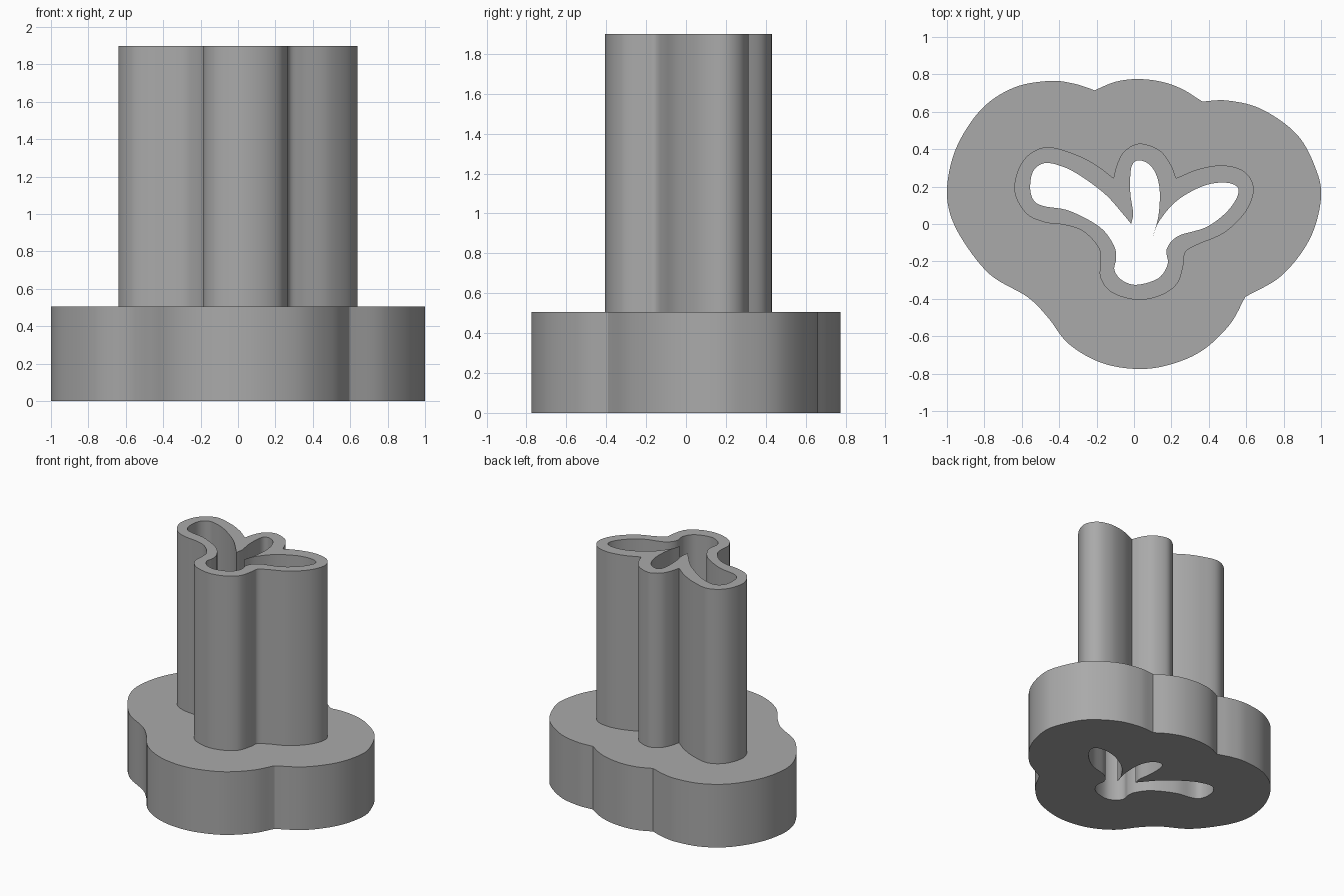
import bpy, bmesh

cube = bpy.data.objects.get("Cube")
if cube:
    bpy.data.objects.remove(cube, do_unlink=True)

BASE_TOP, WALL_TOP = 0.505, 1.9


def smooth_run(points, steps=7):
    """Curve through one run of points, leaving out its last point."""
    result = []
    for i in range(len(points) - 1):
        b, c = points[i], points[i + 1]
        a = points[i - 1] if i else [2 * p - q for p, q in zip(b, c)]
        d = points[i + 2] if i + 2 < len(points) else [2 * p - q for p, q in zip(c, b)]
        for s in range(steps):
            t = s / steps
            result.append(tuple(
                0.5 * (2 * q + (r - p) * t + (2 * p - 5 * q + 4 * r - u) * t * t
                       + (3 * q - p - 3 * r + u) * t ** 3)
                for p, q, r, u in zip(a, b, c, d)))
    return result


def outline(*runs):
    """Closed outline made of smooth runs that meet in sharp corners."""
    loop = []
    for i, run in enumerate(runs):
        loop += smooth_run(run + [runs[(i + 1) % len(runs)][0]])
    return loop


# Opening: the two side petals joined by the lower lobe, then the middle petal
opening = outline(
    [(-.015, 0), (-.06, .055), (-.155, .16), (-.29, .26), (-.39, .31), (-.48, .325), (-.54, .28),
     (-.555, .19), (-.535, .125), (-.48, .095), (-.345, .07), (-.185, -.015), (-.11, -.11),
     (-.095, -.18), (-.105, -.245), (-.065, -.3), (.015, -.325), (.13, -.29), (.18, -.215),
     (.175, -.135), (.235, -.065), (.39, -.015), (.51, .08), (.56, .18), (.5, .22),
     (.375, .205), (.23, .125), (.135, .015)],
    [(.1, -.07), (.13, .04), (.138, .17), (.12, .26), (.08, .32), (.02, .34), (-.015, .3),
     (-.02, .17), (-.005, .06)])

# Tall wall: one run for each lobe
wall = outline(
    [(-.11, .245), (-.09, .32), (-.05, .39), (.03, .43), (.135, .395), (.195, .32)],
    [(.225, .245), (.35, .295), (.48, .313), (.59, .28), (.64, .19), (.6, .07), (.485, -.045),
     (.34, -.11), (.275, -.15), (.265, -.215), (.23, -.32), (.135, -.385), (.01, -.405),
     (-.12, -.365), (-.18, -.285), (-.178, -.2), (-.19, -.125), (-.27, -.04), (-.37, -.005),
     (-.48, .01), (-.58, .06), (-.64, .185), (-.595, .335), (-.48, .41), (-.335, .38),
     (-.21, .32)])

# Wide base: one run for each lobe
base = outline(
    [(-.21, .715), (-.1, .76), (.02, .775), (.15, .76), (.26, .72)],
    [(.365, .655), (.5, .66), (.68, .615), (.87, .48), (.97, .3), (1, .14), (.94, -.08),
     (.79, -.275)],
    [(.595, -.39), (.51, -.54), (.36, -.68), (.18, -.755), (.01, -.775), (-.18, -.74),
     (-.35, -.64), (-.46, -.5), (-.57, -.39), (-.77, -.27), (-.92, -.08), (-.99, .08),
     (-.995, .24), (-.94, .43), (-.81, .62), (-.64, .73), (-.45, .765), (-.32, .75)])


bm = bmesh.new()


def ring(loop, z):
    return [bm.verts.new((x, y, z)) for x, y in loop]


def sides(low, high):
    for i in range(len(low)):
        bm.faces.new((low[i - 1], low[i], high[i], high[i - 1]))


def flat_cap(*rings):
    edges = []
    for verts in rings:
        for i in range(len(verts)):
            pair = (verts[i - 1], verts[i])
            edges.append(bm.edges.get(pair) or bm.edges.new(pair))
    bmesh.ops.triangle_fill(bm, use_beauty=True, use_dissolve=False, edges=edges)


base_low, base_high = ring(base, 0), ring(base, BASE_TOP)
wall_low, wall_high = ring(wall, BASE_TOP), ring(wall, WALL_TOP)
hole_low, hole_high = ring(opening, 0), ring(opening, WALL_TOP)

for low, high in ((base_low, base_high), (wall_low, wall_high), (hole_low, hole_high)):
    sides(low, high)
flat_cap(base_low, hole_low)
flat_cap(base_high, wall_low)
flat_cap(wall_high, hole_high)
bmesh.ops.recalc_face_normals(bm, faces=bm.faces[:])

mesh = bpy.data.meshes.new("flower_tube_on_base")
bm.to_mesh(mesh)
bm.free()
body = bpy.data.objects.new("flower_tube_on_base", mesh)
bpy.context.collection.objects.link(body)

# Plain grey
grey = bpy.data.materials.new("plain_grey")
grey.use_nodes = True
colour = (0.4, 0.4, 0.4, 1)
grey.diffuse_color = colour
grey.node_tree.nodes["Principled BSDF"].inputs["Base Color"].default_value = colour
mesh.materials.append(grey)

bpy.ops.object.select_all(action="DESELECT")
body.select_set(True)
bpy.context.view_layer.objects.active = body
bpy.ops.object.shade_smooth_by_angle(angle=0.5)
